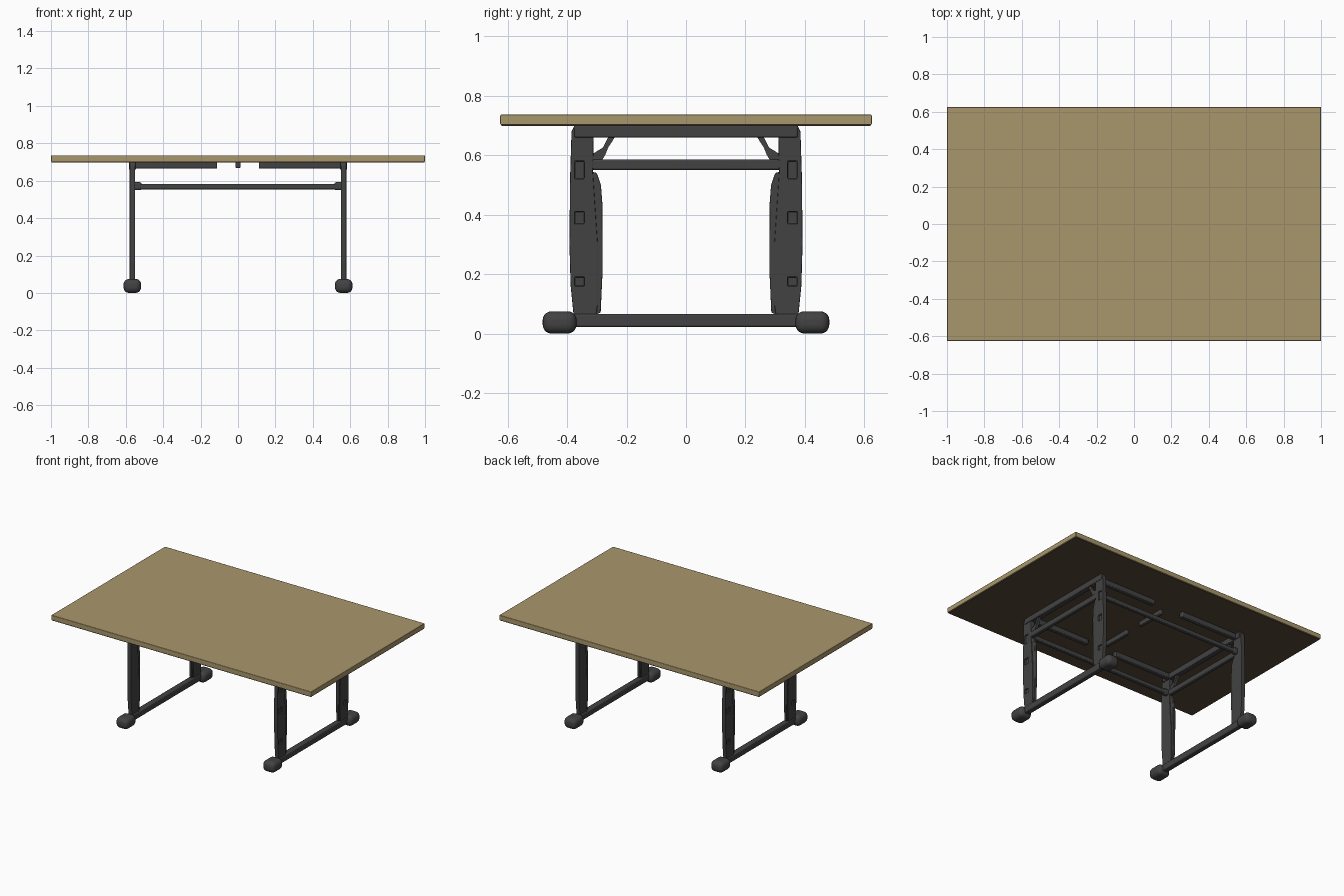
import bpy, bmesh
from mathutils import Matrix, Vector

if "Cube" in bpy.data.objects:
    bpy.data.objects.remove(bpy.data.objects["Cube"])


def material(name, rgb):
    m = bpy.data.materials.new(name)
    m.diffuse_color = (*rgb, 1)
    m.use_nodes = True
    m.node_tree.nodes["Principled BSDF"].inputs["Base Color"].default_value = m.diffuse_color
    return m


WOOD = material("light_wood", (0.40, 0.31, 0.15))
UNDER = material("dark_wood", (0.10, 0.065, 0.04))
METAL = material("dark_metal", (0.055, 0.055, 0.057))


def finish(name, bm, mat, bevel=0.0, segments=2):
    bmesh.ops.recalc_face_normals(bm, faces=bm.faces)
    mesh = bpy.data.meshes.new(name)
    bm.to_mesh(mesh)
    bm.free()
    ob = bpy.data.objects.new(name, mesh)
    bpy.context.collection.objects.link(ob)
    mesh.materials.append(mat)
    if bevel:
        mod = ob.modifiers.new("bevel", 'BEVEL')
        mod.width, mod.segments, mod.limit_method = bevel, segments, 'ANGLE'
        bpy.ops.object.select_all(action='DESELECT')
        ob.select_set(True)
        bpy.context.view_layer.objects.active = ob
        bpy.ops.object.shade_smooth_by_angle()
    return ob


def add_box(bm, x, y, z):
    c = Vector((sum(x) / 2, sum(y) / 2, sum(z) / 2))
    s = [abs(r[1] - r[0]) for r in (x, y, z)]
    bmesh.ops.create_cube(bm, size=1, matrix=Matrix.Translation(c) @ Matrix.Diagonal((*s, 1)))


def box(name, x, y, z, mat=METAL, bevel=0.0, segments=2):
    bm = bmesh.new()
    add_box(bm, x, y, z)
    return finish(name, bm, mat, bevel, segments)


def plate(name, points, x, bevel=0.0):
    """Extrude a (y, z) outline between two x values."""
    bm = bmesh.new()
    face = bm.faces.new([bm.verts.new((x[0], y, z)) for y, z in points])
    ext = bmesh.ops.extrude_face_region(bm, geom=[face])
    verts = [g for g in ext["geom"] if isinstance(g, bmesh.types.BMVert)]
    bmesh.ops.translate(bm, verts=verts, vec=(x[1] - x[0], 0, 0))
    return finish(name, bm, METAL, bevel)


# Outlines on the +y side
LEG = [(0.31, 0.70), (0.375, 0.70), (0.385, 0.68), (0.39, 0.52), (0.392, 0.30),
       (0.388, 0.16), (0.375, 0.03), (0.305, 0.03), (0.297, 0.10), (0.297, 0.30),
       (0.305, 0.42), (0.313, 0.54)]
FIN = [(0.32, 0.545), (0.30, 0.54), (0.286, 0.50), (0.28, 0.42), (0.281, 0.20),
       (0.287, 0.07), (0.32, 0.06)]
GUSSET = [(0.235, 0.667), (0.258, 0.667), (0.28, 0.625), (0.318, 0.602),
          (0.318, 0.575), (0.285, 0.58), (0.272, 0.60), (0.262, 0.625)]

# Table top with darker underside
box("table_top", (-1, 1), (-0.625, 0.625), (0.702, 0.736), WOOD, 0.003)
box("top_underside", (-0.996, 0.996), (-0.621, 0.621), (0.698, 0.71), UNDER)

for sx, side in ((-1, "left"), (1, "right")):
    X = lambda a, b: (sx * a, sx * b)

    # Rails across each end frame
    box(f"{side}_foot_rail", X(0.545, 0.583), (-0.40, 0.40), (0.022, 0.066), METAL, 0.006)
    box(f"{side}_middle_rail", X(0.55, 0.578), (-0.33, 0.33), (0.55, 0.586), METAL, 0.006)
    box(f"{side}_top_rail", X(0.545, 0.583), (-0.375, 0.375), (0.66, 0.70), METAL, 0.004)

    for sy, end in ((-1, "front"), (1, "back")):
        Y = lambda a, b: (sy * a, sy * b)
        flip = lambda pts: [(sy * y, z) for y, z in pts]
        tag = f"{side}_{end}"

        # Leg with shallow recesses on the outer face
        leg = plate(f"{tag}_leg", flip(LEG), X(0.551, 0.579))
        bm = bmesh.new()
        for z0, z1 in ((0.52, 0.58), (0.37, 0.41), (0.16, 0.19)):
            add_box(bm, X(0.57, 0.60), Y(0.342, 0.374), (z0, z1))
        cutter = finish(f"{tag}_recess_cutter", bm, METAL)
        cutter.hide_render = True
        cutter.hide_set(True)
        cut = leg.modifiers.new("recesses", 'BOOLEAN')
        cut.object, cut.operation, cut.solver = cutter, 'DIFFERENCE', 'EXACT'
        edge = leg.modifiers.new("bevel", 'BEVEL')
        edge.width, edge.segments, edge.limit_method = 0.003, 2, 'ANGLE'

        plate(f"{tag}_leg_fin", flip(FIN), X(0.556, 0.574), 0.003)
        plate(f"{tag}_gusset", flip(GUSSET), X(0.556, 0.574))

        # Rounded foot
        box(f"{tag}_foot", X(0.518, 0.612), Y(0.368, 0.482), (0, 0.075), METAL, 0.03, 5)

        # Support bar beneath the top, and the bracket of the long rail
        box(f"{tag}_top_support", X(0.112, 0.56), Y(0.308, 0.34), (0.664, 0.70), METAL, 0.005)
        box(f"{tag}_rail_bracket", X(0.515, 0.56), Y(0.322, 0.352), (0.55, 0.592), METAL, 0.01, 3)

# Long rails and short centre bars
for sy, end in ((-1, "front"), (1, "back")):
    box(f"{end}_long_rail", (-0.56, 0.56), sorted((sy * 0.323, sy * 0.35)),
        (0.554, 0.582), METAL, 0.005)
    box(f"{end}_centre_bar", (-0.013, 0.013), sorted((sy * 0.06, sy * 0.27)),
        (0.668, 0.70), METAL, 0.005)
